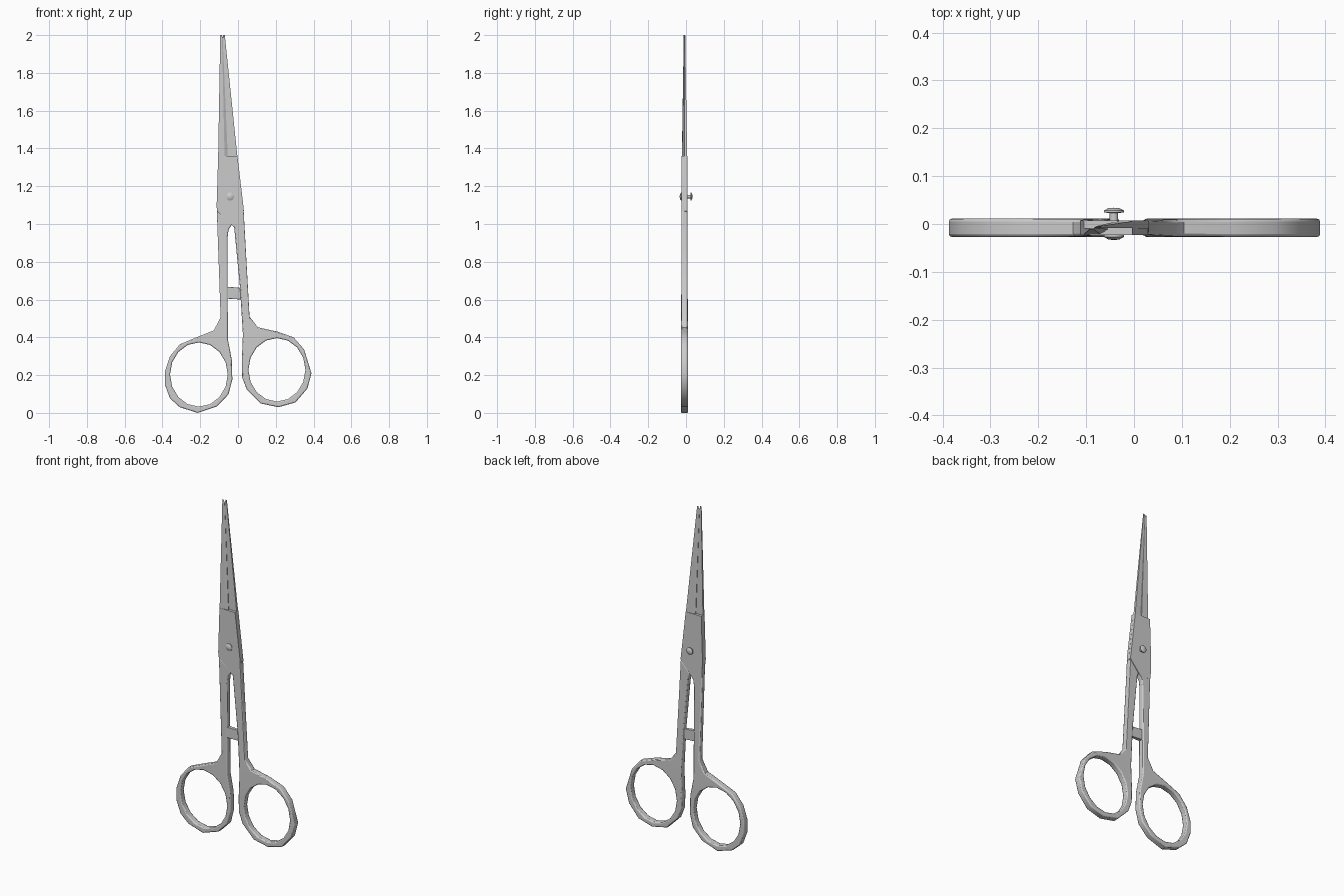
import bpy, bmesh, math
from mathutils import Vector

if "Cube" in bpy.data.objects:
    bpy.data.objects.remove(bpy.data.objects["Cube"])

MID = -0.008  # plane where the two halves meet
steel = bpy.data.materials.new("steel grey")
steel.diffuse_color = (0.6, 0.6, 0.6, 1)
steel.use_nodes = True
steel.node_tree.nodes["Principled BSDF"].inputs["Base Color"].default_value = steel.diffuse_color


def finish(bm, name, bevel=0.0, angle=35):
    bmesh.ops.recalc_face_normals(bm, faces=bm.faces)
    me = bpy.data.meshes.new(name)
    bm.to_mesh(me)
    bm.free()
    me.materials.append(steel)
    ob = bpy.data.objects.new(name, me)
    bpy.context.collection.objects.link(ob)
    if bevel:
        m = ob.modifiers.new("bevel", "BEVEL")
        m.width = bevel
        m.segments = 2
        m.limit_method = "ANGLE"
        m.angle_limit = math.radians(60)
    bpy.ops.object.select_all(action="DESELECT")
    ob.select_set(True)
    bpy.context.view_layer.objects.active = ob
    bpy.ops.object.shade_smooth_by_angle(angle=math.radians(angle))
    return ob


def plate(name, loops, front, back, bevel=0.0):
    """Flat x-z outline (with optional holes) given thickness along y."""
    bm = bmesh.new()
    edges = []
    for pts in loops:
        vs = [bm.verts.new((x, 0, z)) for x, z in pts]
        edges += [bm.edges.new((vs[i - 1], vs[i])) for i in range(len(vs))]
    bmesh.ops.triangle_fill(bm, edges=edges, use_beauty=True, use_dissolve=False)
    rim = set(bm.verts)
    new = bmesh.ops.extrude_face_region(bm, geom=bm.faces[:])["geom"]
    top = {g for g in new if isinstance(g, bmesh.types.BMVert)}
    for v in bm.verts:
        v.co.y = back(v.co) if v in top else front(v.co)
    return finish(bm, name, bevel)


def half(co):  # half thickness: rings thicker than shanks
    t = min(max((co.z - 0.42) / 0.15, 0), 1)
    return 0.019 - 0.004 * t


def hole(cx, cz, rx, rz, n=16):
    return [(cx + rx * math.cos(2 * math.pi * i / n), cz + rz * math.sin(2 * math.pi * i / n))
            for i in range(n)]


# Handles: finger ring and shank in one piece
left = [(-0.112, 1.07), (-0.092, 0.505), (-0.128, 0.437), (-0.22, 0.40), (-0.308, 0.363),
        (-0.36, 0.30), (-0.387, 0.22), (-0.387, 0.15), (-0.36, 0.077), (-0.308, 0.03),
        (-0.213, 0.0), (-0.112, 0.034), (-0.05, 0.098), (-0.03, 0.177), (-0.033, 0.283),
        (-0.054, 0.39), (-0.055, 0.93), (-0.05, 0.97), (-0.03, 1.0)]
right = [(0.03, 1.07), (0.061, 0.51), (0.105, 0.453), (0.21, 0.43), (0.294, 0.40),
         (0.35, 0.336), (0.389, 0.21), (0.368, 0.13), (0.305, 0.056), (0.215, 0.03),
         (0.12, 0.05), (0.046, 0.125), (0.022, 0.188), (0.02, 0.27), (0.026, 0.416),
         (0.01, 0.67), (-0.02, 0.98), (-0.03, 1.0)]
plate("left_handle", [left, hole(-0.207, 0.203, 0.153, 0.17)],
      lambda c: MID - half(c), lambda c: MID + half(c), 0.006)
plate("right_handle", [right, hole(0.206, 0.228, 0.151, 0.168)],
      lambda c: MID - half(c), lambda c: MID + half(c), 0.006)

# Pivot plates: each half crosses over the other at half thickness
plate("front_pivot_plate", [[(-0.112, 1.07), (-0.113, 1.1), (-0.105, 1.36), (-0.003, 1.36),
                             (0.028, 1.1), (0.033, 1.0), (-0.022, 0.985)]],
      lambda c: MID - 0.0155, lambda c: MID)
plate("back_pivot_plate", [[(0.031, 1.07), (0.027, 1.1), (-0.003, 1.36), (-0.105, 1.36),
                            (-0.113, 1.1), (-0.109, 1.0), (-0.05, 0.975)]],
      lambda c: MID, lambda c: MID + 0.0155)


# Blades: spine, flat, ground bevel and cutting edge, lofted to the tip
def blade(name, side, spine, flat, edge):
    bm = bmesh.new()
    rings = []
    for k, t in enumerate((1.355, 2.0)):
        d = (0.014, 0.004)[k] * side
        s, f, e = spine[k], flat[k], edge[k]
        pts = [(s, MID), (s, MID + d), (f, MID + d * 0.9), (e, MID + d * 0.25), (e, MID)]
        rings.append([bm.verts.new((x, y, t)) for x, y in pts])
    for i in range(5):
        bm.faces.new((rings[0][i - 1], rings[0][i], rings[1][i], rings[1][i - 1]))
    bm.faces.new(rings[0])
    bm.faces.new(rings[1])
    for v in rings[1][3:]:
        v.co.z -= 0.02  # notch between the tips
    finish(bm, name, angle=15)


blade("front_blade", -1, (-0.105, -0.094), (-0.071, -0.085), (-0.054, -0.081))
blade("back_blade", 1, (-0.003, -0.070), (-0.040, -0.078), (-0.060, -0.083))

# Stop bar between the shanks
plate("stop_bar", [[(-0.06, 0.605), (0.02, 0.60), (0.015, 0.662), (-0.06, 0.668)]],
      lambda c: MID - 0.010 + 0.12 * (c.x + 0.02), lambda c: MID + 0.009, 0.002)

# Rivet: shaft with a domed head on each side
bm = bmesh.new()
n = 14
prof = [(0, -0.034), (0.012, -0.032), (0.021, -0.027), (0.021, -0.0235), (0.009, -0.0225),
        (0.009, 0.023), (0.021, 0.024), (0.021, 0.028), (0.012, 0.033), (0, 0.034)]
vs = [bm.verts.new((r, y, 0)) for r, y in prof]
es = [bm.edges.new((vs[i], vs[i + 1])) for i in range(len(vs) - 1)]
bmesh.ops.spin(bm, geom=vs + es, cent=(0, 0, 0), axis=(0, 1, 0),
               angle=2 * math.pi, steps=n, use_duplicate=False)
bmesh.ops.remove_doubles(bm, verts=bm.verts, dist=0.0004)
bmesh.ops.translate(bm, verts=bm.verts, vec=Vector((-0.042, 0, 1.145)))
finish(bm, "pivot_rivet")
